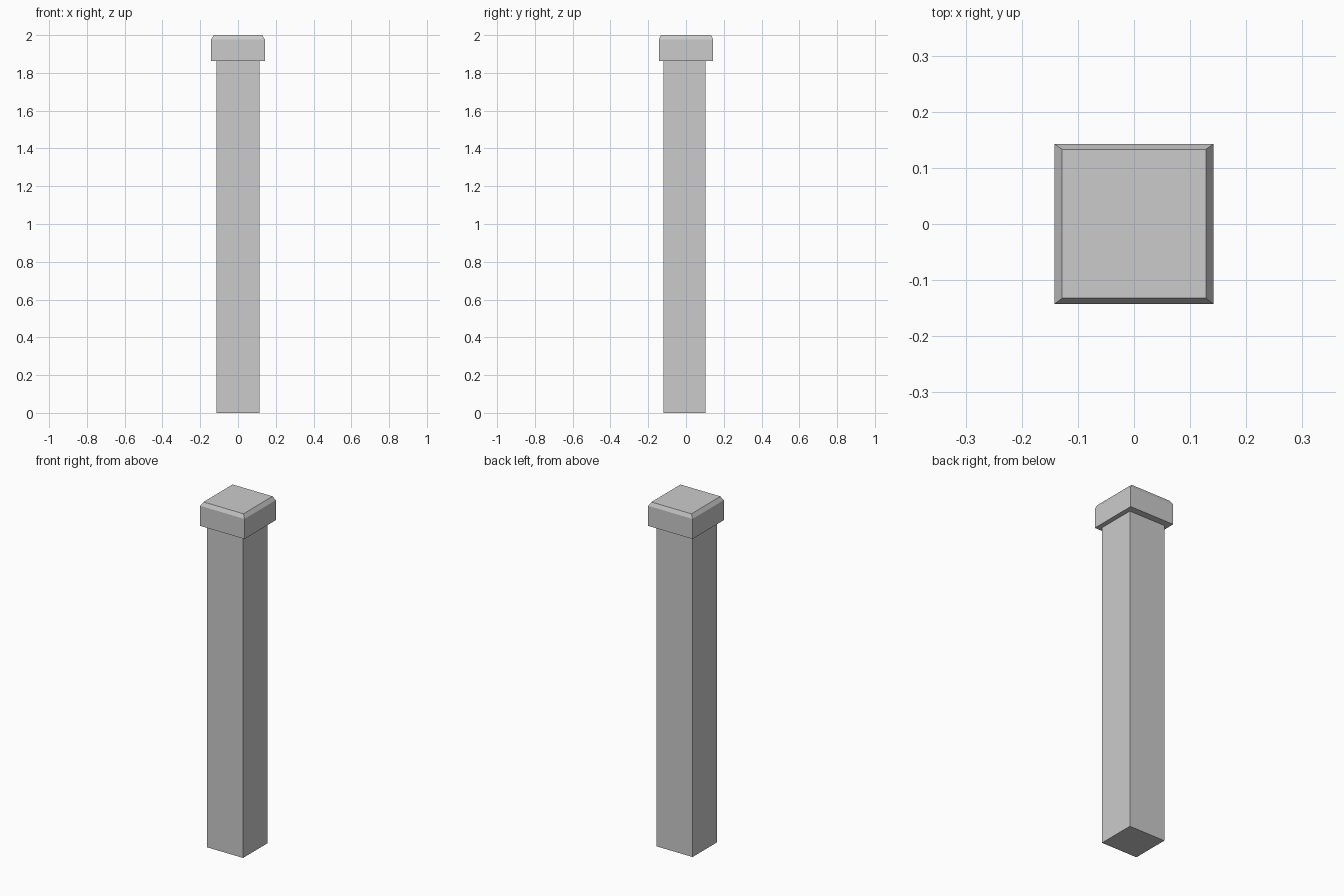
import bpy, bmesh

if "Cube" in bpy.data.objects:
    bpy.data.objects.remove(bpy.data.objects["Cube"])


def loft(name, sections):
    """Closed solid through rectangular sections (x0, x1, y0, y1, z), bottom to top."""
    bm = bmesh.new()
    rings = [[bm.verts.new((x, y, z)) for x, y in ((x0, y0), (x1, y0), (x1, y1), (x0, y1))]
             for x0, x1, y0, y1, z in sections]
    for low, high in zip(rings, rings[1:]):
        for i in range(4):
            j = (i + 1) % 4
            bm.faces.new((low[i], low[j], high[j], high[i]))
    bm.faces.new(rings[0][::-1])
    bm.faces.new(rings[-1])
    mesh = bpy.data.meshes.new(name)
    bm.to_mesh(mesh)
    bm.free()
    obj = bpy.data.objects.new(name, mesh)
    bpy.context.collection.objects.link(obj)
    return obj


# Square shaft, set slightly towards the front
SHAFT = (-0.115, 0.115, -0.118, 0.104)
loft("post_shaft", [(*SHAFT, 0.0), (*SHAFT, 1.862)])

# Wider cap with a chamfered top edge
CAP = (-0.142, 0.142, -0.143, 0.143)
loft("post_cap", [(*CAP, 1.862), (*CAP, 1.978), (-0.128, 0.128, -0.132, 0.133, 2.0)])
